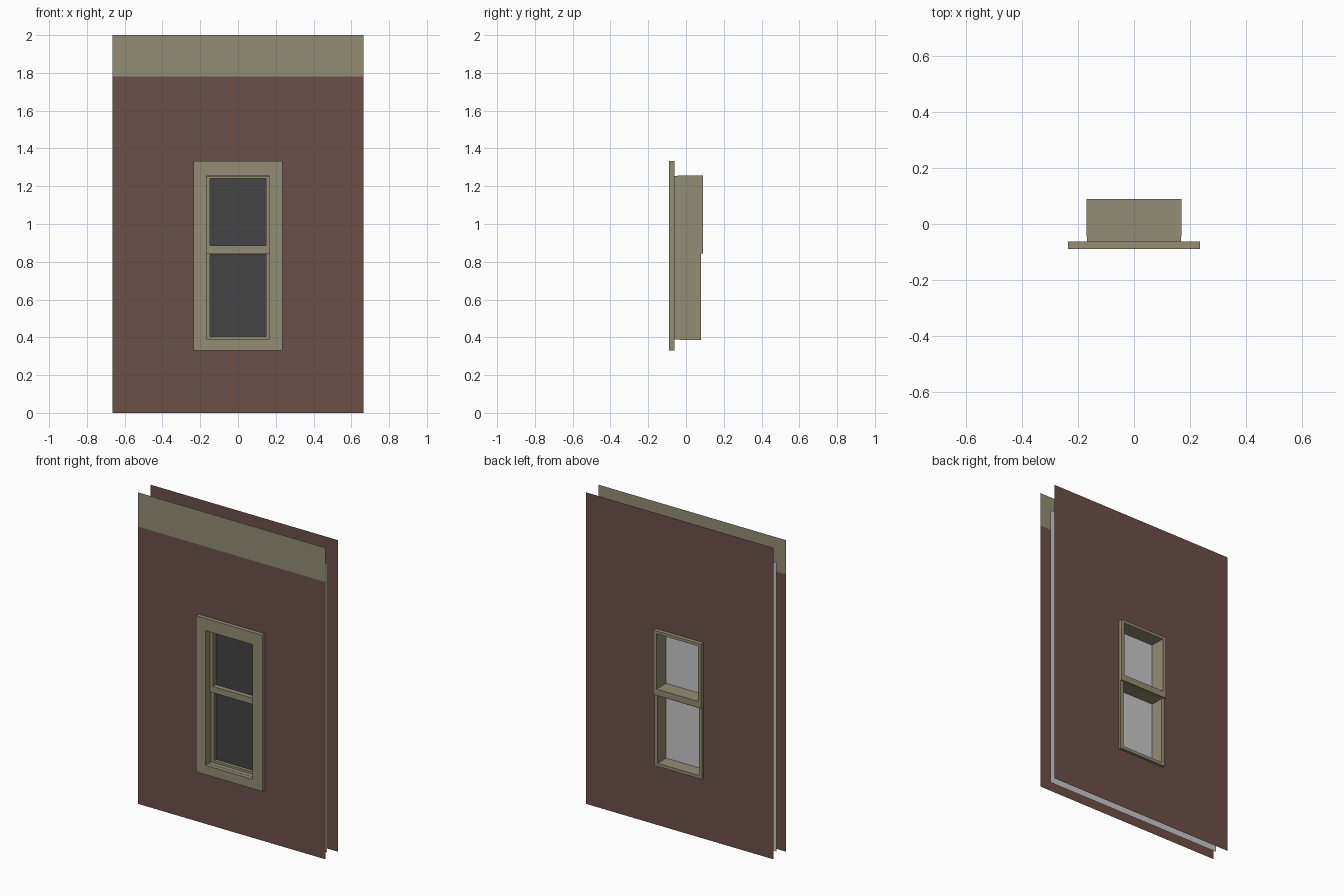
import bpy, bmesh

if "Cube" in bpy.data.objects:
    bpy.data.objects.remove(bpy.data.objects["Cube"])


def material(name, srgb_hex):
    lin = []
    for i in (0, 2, 4):
        c = int(srgb_hex[i:i + 2], 16) / 255
        lin.append(c / 12.92 if c <= 0.04045 else ((c + 0.055) / 1.055) ** 2.4)
    m = bpy.data.materials.new(name)
    m.diffuse_color = (*lin, 1)
    m.use_nodes = True
    m.node_tree.nodes["Principled BSDF"].inputs["Base Color"].default_value = m.diffuse_color
    return m


brick = material("brick_brown", "6B5048")
olive = material("olive_trim", "948D73")
dark = material("dark_glass", "434343")
grey = material("light_grey", "C8C8C8")


def finish(name, bm, mat):
    me = bpy.data.meshes.new(name)
    bm.to_mesh(me)
    bm.free()
    me.materials.append(mat)
    ob = bpy.data.objects.new(name, me)
    bpy.context.collection.objects.link(ob)
    return ob


def loop(bm, half_w, z0, z1, y):
    return [bm.verts.new((x, y, z)) for x, z in
            ((-half_w, z0), (half_w, z0), (half_w, z1), (-half_w, z1))]


def panel(name, half_w, z0, z1, y, mat, back=False):
    """Flat upright rectangle facing the front, or the back."""
    bm = bmesh.new()
    vs = loop(bm, half_w, z0, z1, y)
    bm.faces.new(vs[::-1] if back else vs)
    return finish(name, bm, mat)


def ring(name, outer, inner, y0, y1, mat, back=False):
    """Rectangular frame; a flat sheet with a hole when y1 is None."""
    bm = bmesh.new()
    loops = [loop(bm, *outer, y0), loop(bm, *inner, y0)]
    if y1 is not None:
        loops += [loop(bm, *inner, y1), loop(bm, *outer, y1)]
    pairs = [(i, (i + 1) % len(loops)) for i in range(len(loops) if y1 is not None else 1)]
    for a, b in pairs:
        for k in range(4):
            n = (k + 1) % 4
            f = [loops[a][k], loops[a][n], loops[b][n], loops[b][k]]
            bm.faces.new(f[::-1] if back else f)
    return finish(name, bm, mat)


W = 0.665
opening = (0.167, 0.39, 1.255)

# Wall sheets with the window opening, and the band along the top
ring("front_wall", (W, 0, 1.78), opening, -0.064, None, brick)
panel("front_top_band", W, 1.78, 2.0, -0.064, olive)
ring("back_wall", (W, 0, 2.0), opening, 0.064, None, brick, back=True)

# Inner sheet between the walls
panel("inner_sheet", 0.638, 0.015, 1.87, -0.008, grey, back=True)

# Outer casing and the lining of the opening
ring("window_casing", (0.235, 0.33, 1.333), opening, -0.0895, -0.062, olive)
ring("window_lining", (0.168, 0.389, 1.254), (0.1665, 0.391, 1.252), -0.063, -0.034, olive)

# Two sashes with their panes: outer z range, pane z range, depth range
for label, z, pane, y in (
        ("upper", (0.845, 1.258), (0.885, 1.24), (-0.045, 0.0895)),
        ("lower", (0.385, 0.845), (0.405, 0.838), (-0.035, 0.079))):
    ring(label + "_sash", (0.17, *z), (0.147, *pane), *y, olive)
    panel(label + "_pane", 0.148, pane[0] - 0.001, pane[1] + 0.001, -0.014, dark)
